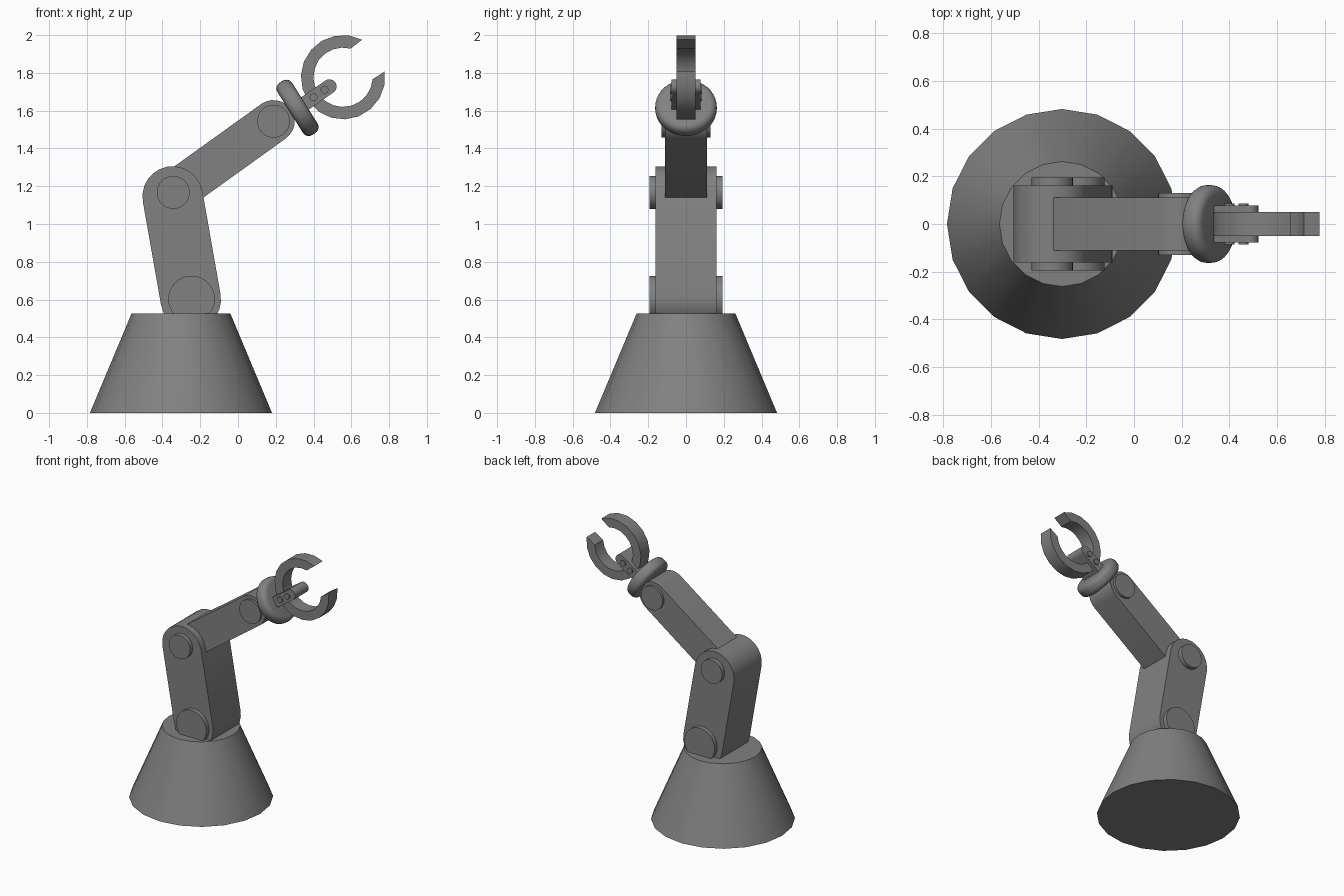
import bpy, bmesh, math
from mathutils import Matrix, Vector

if "Cube" in bpy.data.objects:
    bpy.data.objects.remove(bpy.data.objects["Cube"])

grey = bpy.data.materials.new("machine_grey")
grey.diffuse_color = (0.22, 0.22, 0.22, 1)
grey.use_nodes = True
grey.node_tree.nodes["Principled BSDF"].inputs["Base Color"].default_value = grey.diffuse_color


def finish(name, bm, angle=35):
    """Turn a bmesh into a named, coloured, edge-aware smooth object."""
    bmesh.ops.recalc_face_normals(bm, faces=bm.faces)
    mesh = bpy.data.meshes.new(name)
    bm.to_mesh(mesh)
    bm.free()
    mesh.materials.append(grey)
    obj = bpy.data.objects.new(name, mesh)
    bpy.context.collection.objects.link(obj)
    bpy.ops.object.select_all(action='DESELECT')
    bpy.context.view_layer.objects.active = obj
    obj.select_set(True)
    bpy.ops.object.shade_smooth_by_angle(angle=math.radians(angle))
    return obj


def extrude_xz(name, points, half):
    """Extrude an (x, z) outline from y = -half to y = +half."""
    bm = bmesh.new()
    face = bm.faces.new([bm.verts.new((x, -half, z)) for x, z in points])
    new = bmesh.ops.extrude_face_region(bm, geom=[face])["geom"]
    bmesh.ops.translate(bm, vec=(0, 2 * half, 0),
                        verts=[v for v in new if isinstance(v, bmesh.types.BMVert)])
    return finish(name, bm)


def link(name, a, b, r, half, n=12):
    """Bar with rounded ends at the (x, z) points a and b."""
    t = math.atan2(b[1] - a[1], b[0] - a[0])
    pts = []
    for c, start in ((b, t - math.pi / 2), (a, t + math.pi / 2)):
        for i in range(n + 1):
            w = start + math.pi * i / n
            pts.append((c[0] + r * math.cos(w), c[1] + r * math.sin(w)))
    return extrude_xz(name, pts, half)


def pin(name, c, r, half, n=32):
    """Round pin through a joint along y."""
    pts = [(c[0] + r * math.cos(2 * math.pi * i / n),
            c[1] + r * math.sin(2 * math.pi * i / n)) for i in range(n)]
    return extrude_xz(name, pts, half)


# Joint positions (x, z)
SHOULDER, ELBOW, WRIST = (-0.25, 0.60), (-0.346, 1.146), (0.188, 1.544)

# Tapered base
bm = bmesh.new()
bmesh.ops.create_cone(bm, cap_ends=True, segments=20, radius1=0.482, radius2=0.262,
                      depth=0.525, matrix=Matrix.Translation((-0.302, 0, 0.2625)))
finish("base", bm)

# Arm links and joint pins
link("lower_arm", SHOULDER, ELBOW, 0.16, 0.162)
link("upper_arm", (-0.343, 1.163), WRIST, 0.112, 0.112)
pin("shoulder_pin", (-0.246, 0.603), 0.123, 0.194)
pin("elbow_pin", (-0.343, 1.167), 0.087, 0.194)
pin("wrist_pin", WRIST, 0.087, 0.13)

# Rounded wrist collar, tilted along the forearm
bm = bmesh.new()
tilt = math.radians(32)
bmesh.ops.create_cone(bm, cap_ends=True, segments=40, radius1=0.163, radius2=0.163, depth=0.092)
rims = [e for e in bm.edges if abs(e.verts[0].co.z - e.verts[1].co.z) < 1e-5]
bmesh.ops.bevel(bm, geom=rims, offset=0.036, segments=5, profile=0.5, affect='EDGES')
bmesh.ops.transform(bm, verts=bm.verts, matrix=Matrix.Translation((0.315, 0, 1.615))
                    @ Matrix.Rotation(math.pi / 2 - tilt, 4, 'Y'))
finish("wrist_collar", bm)

# Gripper bracket with two rivets
link("gripper_bracket", (0.335, 1.625), (0.484, 1.728), 0.038, 0.077)
for i, c in enumerate(((0.40, 1.671), (0.458, 1.711))):
    pin(f"bracket_rivet_{i + 1}", c, 0.021, 0.086, 16)

# Open claw ring with slanted tips
cx, cz, ro, ri, n = 0.556, 1.777, 0.223, 0.157, 16
outer, inner = [], []
for i in range(n + 1):
    for row, r, a0, a1 in ((outer, ro, 63, 368), (inner, ri, 75, 356)):
        w = math.radians(a0 + (a1 - a0) * i / n)
        row.append((cx + r * math.cos(w), cz + r * math.sin(w)))
extrude_xz("claw", outer + inner[::-1], 0.05)
